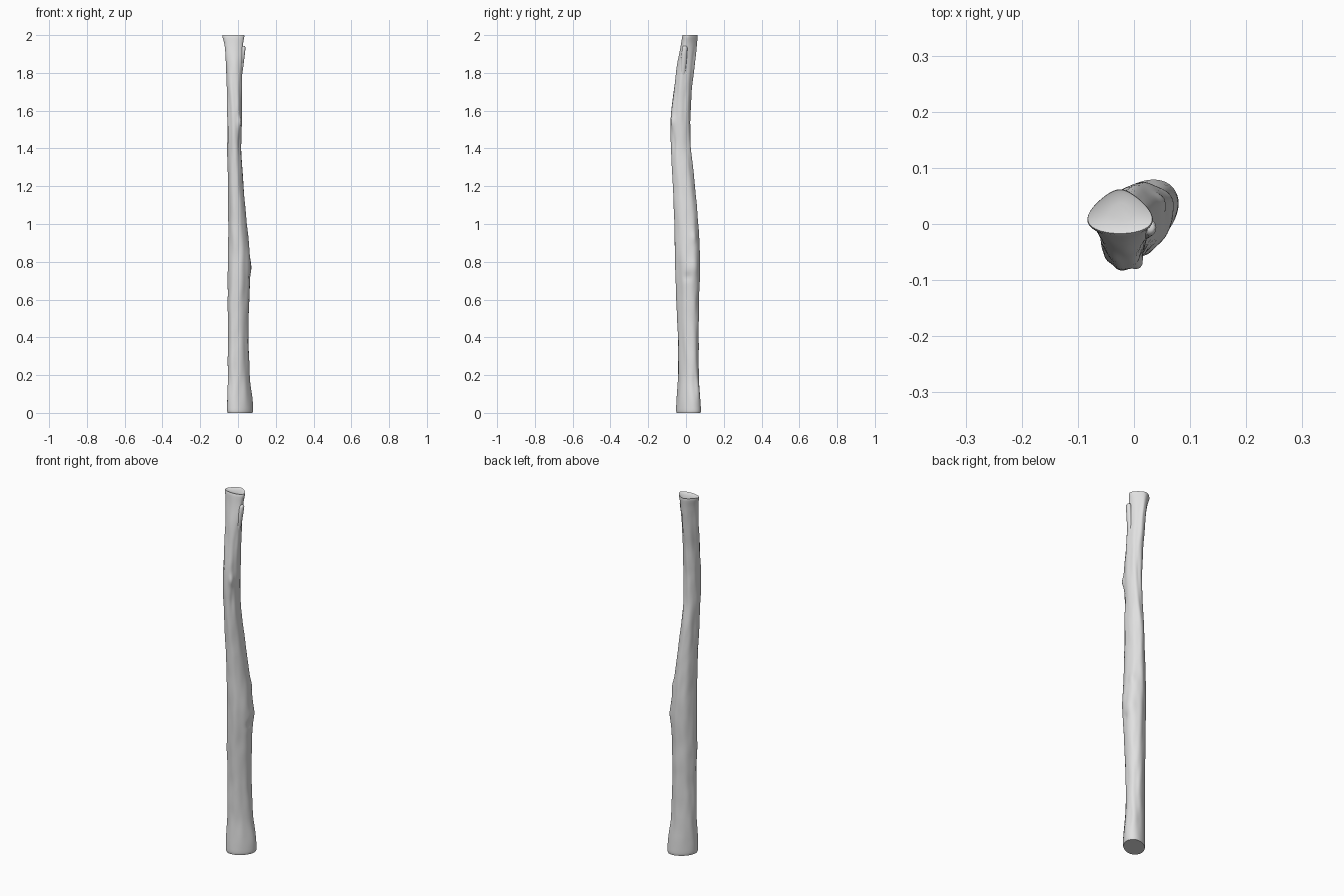
import bpy, bmesh, math
from mathutils import Vector, noise

cube = bpy.data.objects.get("Cube")
if cube:
    bpy.data.objects.remove(cube)

bark = bpy.data.materials.new("pale_grey_wood")
bark.use_nodes = True
bark.diffuse_color = (0.75, 0.75, 0.75, 1)
bark.node_tree.nodes["Principled BSDF"].inputs["Base Color"].default_value = (0.75, 0.75, 0.75, 1)

# trunk silhouette: height, x min, x max, y min, y max
PROFILE = [
    (0, -.058, .08, -.053, .08),
    (.06, -.058, .077, -.05, .077),
    (.2, -.054, .062, -.042, .068),
    (.4, -.052, .056, -.044, .066),
    (.6, -.054, .06, -.052, .068),
    (.8, -.053, .066, -.058, .074),
    (1, -.051, .047, -.062, .064),
    (1.2, -.053, .03, -.07, .047),
    (1.4, -.056, .018, -.079, .027),
    (1.55, -.057, .02, -.081, .022),
    (1.7, -.059, .021, -.066, .03),
    (1.85, -.064, .024, -.045, .047),
    (1.95, -.072, .027, -.027, .058),
    (2, -.086, .036, -.019, .063),
]

# knots and hollows: height, angle in degrees, depth, length, angular width
KNOTS = [
    (1.54, -50, .009, .03, .3),
    (1.44, -42, -.006, .06, .25),
    (.93, 30, .006, .03, .25),
    (.77, 22, .006, .04, .5),
    (.72, -5, -.006, .02, .3),
]


def extents(z):
    """Smoothly interpolated silhouette at a height."""
    last = len(PROFILE) - 1
    i = 0
    while i < last - 1 and z > PROFILE[i + 1][0]:
        i += 1
    a, b = PROFILE[i], PROFILE[i + 1]
    before, after = PROFILE[max(i - 1, 0)], PROFILE[min(i + 2, last)]
    step = b[0] - a[0]
    t = (z - a[0]) / step
    out = []
    for k in range(1, 5):
        m = (b[k] - before[k]) / (b[0] - before[0]) * step
        n = (after[k] - a[k]) / (after[0] - a[0]) * step
        d = b[k] - a[k]
        out.append(a[k] + m * t + (3 * d - 2 * m - n) * t * t + (m + n - 2 * d) * t ** 3)
    return out


def trunk_point(z, a, inset):
    x0, x1, y0, y1 = extents(z)
    # slanted oval low down, rounded triangle at the top
    slant = .18 * max(0, 1 - z / 1.3)
    wedge = .42 * min(1, max(0, (z - 1.6) / .35))
    x = math.cos(a - slant) * (1 - wedge * math.sin(a)) / (1 + .2 * wedge)
    y = math.sin(a + slant)
    # grain ridges, lumps and knots
    grain = .0009 * math.sin(7 * a + 5 * z + 2 * math.sin(4 * z))
    lump = .0025 * noise.noise(Vector((2 * math.cos(a), 2 * math.sin(a), 9 * z)))
    bump = (grain + lump) * min(1, z / .1, (2 - z) / .1)
    for kz, ang, depth, length, width in KNOTS:
        da = (a - math.radians(ang) + math.pi) % math.tau - math.pi
        bump += depth * math.exp(-((z - kz) / length) ** 2 - (da / width) ** 2)
    rx = (x1 - x0) / 2 + bump
    ry = (y1 - y0) / 2 + bump
    return Vector(((x0 + x1) / 2 + rx * x * inset, (y0 + y1) / 2 + ry * y * inset, z))


def loft(name, rings):
    """Closed smooth skin through rings of points."""
    bm = bmesh.new()
    rows = [[bm.verts.new(p) for p in ring] for ring in rings]
    n = len(rows[0])
    for low, high in zip(rows, rows[1:]):
        for i in range(n):
            j = (i + 1) % n
            bm.faces.new((low[i], low[j], high[j], high[i]))
    bm.faces.new(rows[0][::-1])
    bm.faces.new(rows[-1])
    bmesh.ops.recalc_face_normals(bm, faces=bm.faces)
    mesh = bpy.data.meshes.new(name)
    bm.to_mesh(mesh)
    bm.free()
    mesh.materials.append(bark)
    obj = bpy.data.objects.new(name, mesh)
    bpy.context.collection.objects.link(obj)
    bpy.ops.object.select_all(action='DESELECT')
    obj.select_set(True)
    bpy.context.view_layer.objects.active = obj
    bpy.ops.object.shade_smooth_by_angle(angle=math.radians(50))
    return obj


# trunk with softened rims and a slightly dished top
SIDES, LEVELS = 56, 160
heights = [(0, .8), (0, .95), (.008, .99)]
heights += [(.015 + 1.97 * i / LEVELS, 1) for i in range(LEVELS + 1)]
heights += [(1.994, .99), (2, .95), (1.997, .8), (1.994, .4)]
loft("trunk", [[trunk_point(z, math.tau * i / SIDES, s) for i in range(SIDES)]
               for z, s in heights])

# broken twig hugging the upper trunk
base, tip = Vector((.004, -.022, 1.72)), Vector((.03, -.006, 1.943))
rings = []
for t, r in [(0, .004), (.2, .009), (.5, .011), (.8, .0115), (.95, .011), (.99, .008), (1, .004)]:
    centre = base.lerp(tip, t)
    rings.append([centre + Vector((r * math.cos(a), 1.3 * r * math.sin(a), 0))
                  for a in (math.tau * i / 16 for i in range(16))])
loft("twig_stub", rings)
